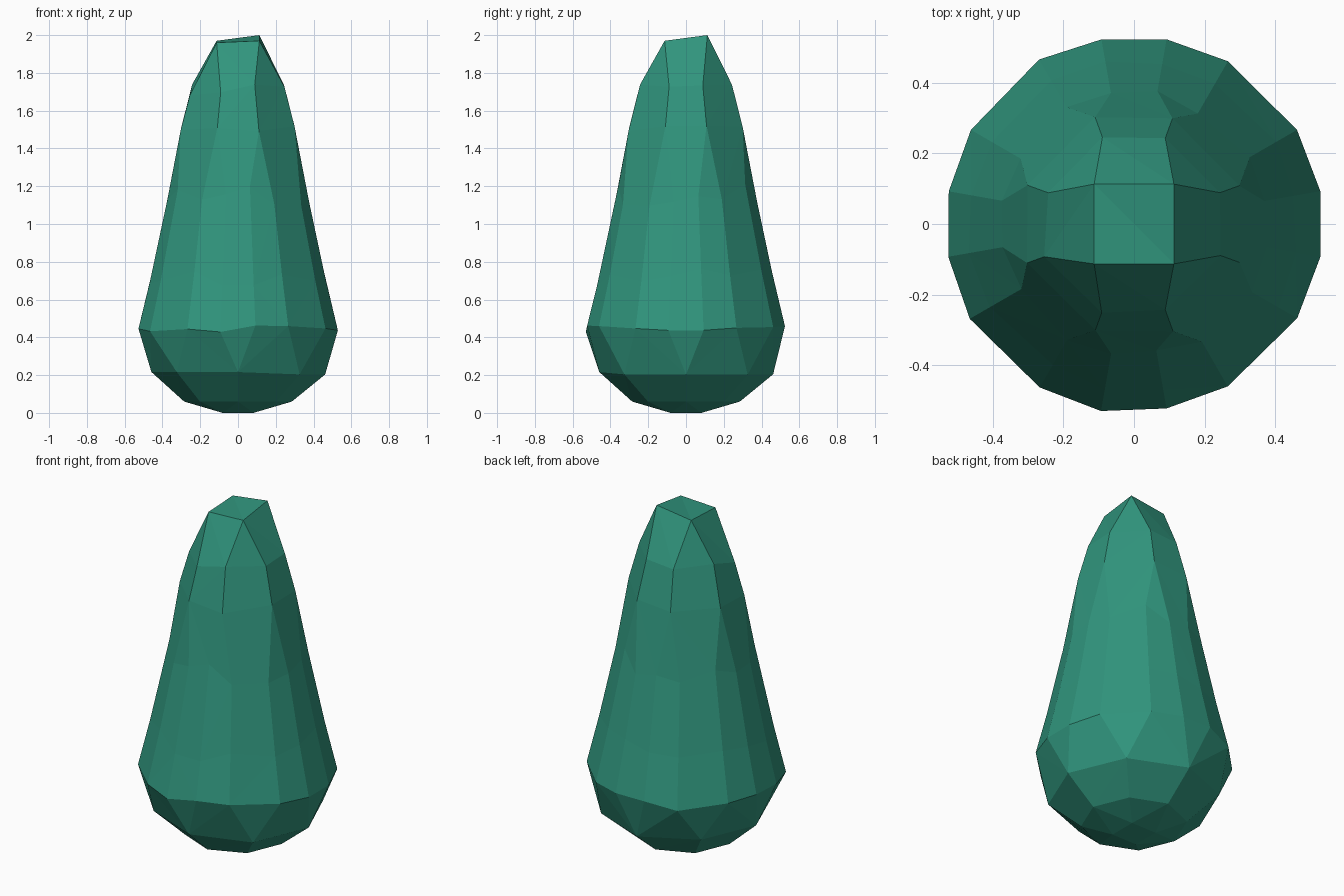
import bpy, bmesh, random
from math import sin, cos, radians
from mathutils import Vector

if "Cube" in bpy.data.objects:
    bpy.data.objects.remove(bpy.data.objects["Cube"])

random.seed(4)
FOUR = [45, 135, 225, 315]
EIGHT = list(range(0, 360, 45))
PAIRS = [q + a for q in range(0, 360, 90) for a in (20, 70)]
TWELVE = [q + a for q in range(0, 360, 90) for a in (10, 30, 60, 80)]

# Rings of the body: height, radius, corner angles, height wobble
rings = [
    (0.00, 0.115, FOUR, 0),
    (0.06, 0.285, EIGHT, 0),
    (0.21, 0.46, EIGHT, 0.01),
    (0.445, 0.535, TWELVE, 0.02),
    (0.72, 0.468, TWELVE, 0.05),
    (1.15, 0.375, TWELVE, 0.06),
    (1.51, 0.32, PAIRS, 0.02),
    (1.71, 0.265, PAIRS, 0.03),
    (1.97, 0.16, FOUR, 0),
]

# Facet the rings as a hull on a sphere, then move the corners to the real profile
bm = bmesh.new()
target = {}
for i, (z, r, angles, wobble) in enumerate(rings):
    lat = radians(-70 + 17.5 * i)
    for a in angles:
        t = radians(a)
        v = bm.verts.new((cos(lat) * cos(t), cos(lat) * sin(t), sin(lat)))
        dz = random.uniform(-wobble, wobble)
        top_tilt = 0.0
        if i == len(rings) - 1:      # slanted top facet
            top_tilt = 0.03 if a == 45 else (-0.01 if a == 225 else 0)
        rr = r - dz * 0.22
        target[v] = Vector((rr * cos(t), rr * sin(t), z + dz + top_tilt))
bmesh.ops.convex_hull(bm, input=list(bm.verts))
for v, co in target.items():
    v.co = co
bmesh.ops.recalc_face_normals(bm, faces=list(bm.faces))

mesh = bpy.data.meshes.new("faceted_body")
bm.to_mesh(mesh)
bm.free()
body = bpy.data.objects.new("faceted_body", mesh)
bpy.context.collection.objects.link(body)

green = bpy.data.materials.new("sea_green")
green.diffuse_color = (0.03, 0.30, 0.205, 1)
green.use_nodes = True
green.node_tree.nodes["Principled BSDF"].inputs["Base Color"].default_value = green.diffuse_color
mesh.materials.append(green)
